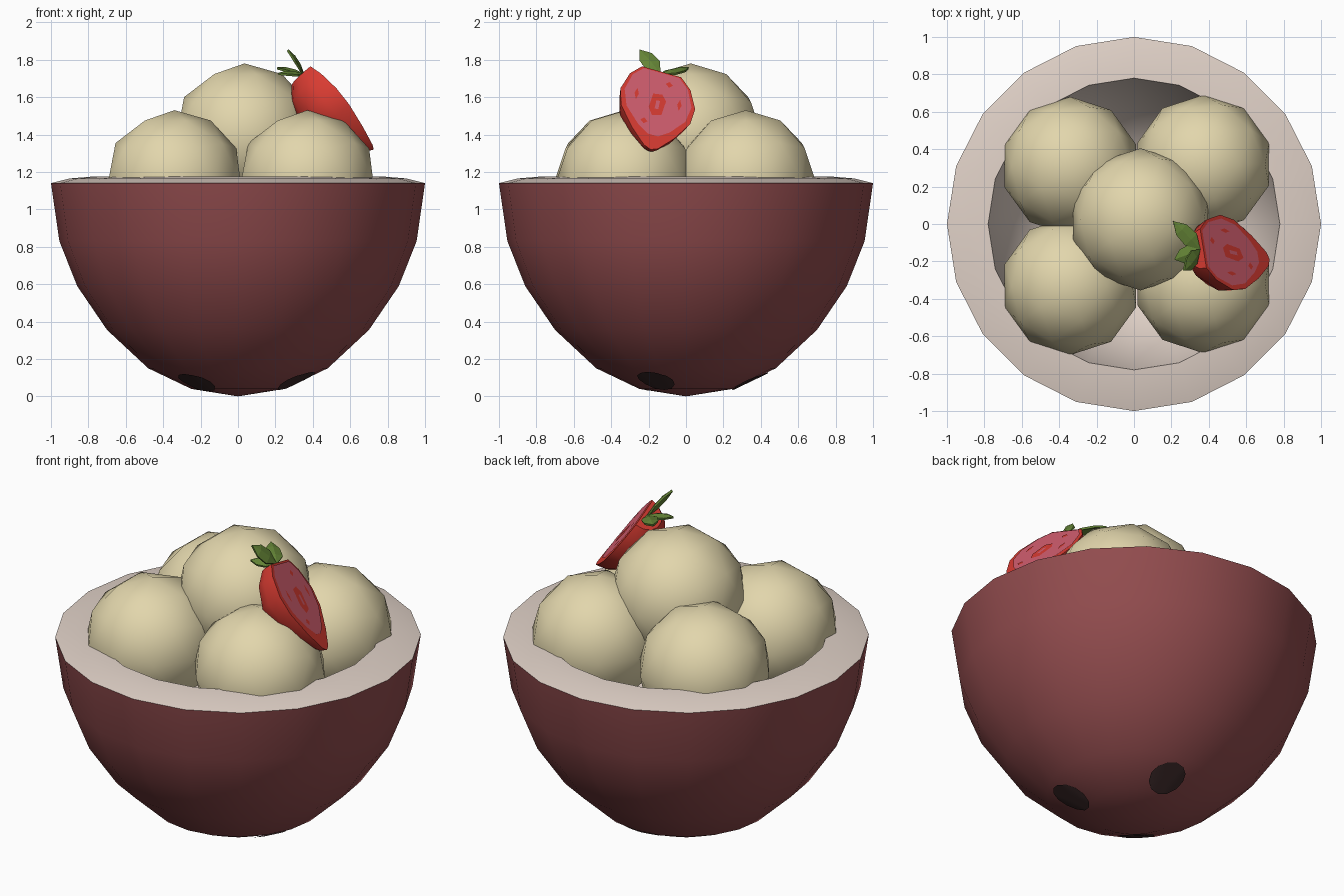
import bpy, bmesh, math
from mathutils import Vector, Matrix
from mathutils.bvhtree import BVHTree

if "Cube" in bpy.data.objects:
    bpy.data.objects.remove(bpy.data.objects["Cube"])


def mat(name, r, g, b):
    m = bpy.data.materials.new(name)
    lin = [((c / 255 + 0.055) / 1.055) ** 2.4 for c in (r, g, b)]
    m.diffuse_color = (*lin, 1)
    m.use_nodes = True
    m.node_tree.nodes["Principled BSDF"].inputs["Base Color"].default_value = m.diffuse_color
    return m


SHELL = mat("shell brown", 146, 76, 78)
FLESH = mat("coconut cream", 224, 209, 199)
ICE = mat("ice cream", 226, 214, 172)
RED = mat("berry red", 218, 60, 50)
PINK = mat("berry pink", 212, 95, 112)
GREEN = mat("leaf green", 100, 132, 54)
DARK = mat("dark spot", 62, 43, 43)


def make(name, bm, mats, smooth=None):
    me = bpy.data.meshes.new(name)
    bm.to_mesh(me)
    bm.free()
    for m in mats:
        me.materials.append(m)
    ob = bpy.data.objects.new(name, me)
    bpy.context.collection.objects.link(ob)
    if smooth:
        bpy.ops.object.select_all(action='DESELECT')
        ob.select_set(True)
        bpy.context.view_layer.objects.active = ob
        bpy.ops.object.shade_smooth_by_angle(angle=math.radians(smooth))
    return ob


def lathe(profile, steps, sweep=2 * math.pi):
    # revolve (radius, height) points about z
    bm = bmesh.new()
    vs = [bm.verts.new((r, 0, z)) for r, z in profile]
    es = [bm.edges.new(p) for p in zip(vs, vs[1:])]
    bmesh.ops.spin(bm, geom=vs + es, cent=(0, 0, 0), axis=(0, 0, 1),
                   angle=sweep, steps=steps)
    bmesh.ops.remove_doubles(bm, verts=bm.verts, dist=1e-4)
    bmesh.ops.recalc_face_normals(bm, faces=bm.faces)
    return bm


# Coconut shell bowl with thick cream rim and inside
outer = [(0, 0), (.25, .04), (.48, .15), (.70, .355), (.86, .59), (.955, .83), (1, 1.14)]
inner = [(.9, 1.165), (.78, 1.175), (.74, .98), (.62, .7), (.4, .48), (0, .38)]
bm = lathe(outer + inner, 20)
tree = BVHTree.FromBMesh(bm)
for f in bm.faces:
    c = f.calc_center_median()
    on_rim = c.z > 1.14
    is_inside = f.normal.dot(Vector((c.x, c.y, c.z - 1.14))) < 0
    f.material_index = 1 if on_rim or is_inside else 0
make("coconut_bowl", bm, [SHELL, FLESH], 40)

# Three dark eyes laid on the shell underside
for i, (x, y) in enumerate([(.31, -.16), (.05, .34), (-.22, -.24)]):
    radial = Vector((x, y, 0)).normalized()
    side = Vector((-radial.y, radial.x, 0))
    bm = bmesh.new()
    bmesh.ops.create_circle(bm, cap_ends=True, cap_tris=True, radius=1, segments=12)
    bmesh.ops.subdivide_edges(bm, edges=bm.edges, cuts=3, use_grid_fill=True)
    for v in bm.verts:
        p = Vector((x, y, 0)) + radial * v.co.x * .10 + side * v.co.y * .10
        hit, n, _, _ = tree.ray_cast(Vector((p.x, p.y, -1)), Vector((0, 0, 1)))
        v.co = hit + n * .007
    bmesh.ops.recalc_face_normals(bm, faces=bm.faces)
    if sum(f.normal.z for f in bm.faces) > 0:
        bmesh.ops.reverse_faces(bm, faces=bm.faces)
    make(f"shell_eye_{i + 1}", bm, [DARK], 40)

# Ice cream scoops: four in the bowl, one on top
scoops = [(-.34, .31, 1.16, .37), (.37, .32, 1.16, .37), (-.34, -.33, 1.16, .37),
          (.37, -.32, 1.16, .37), (.035, .025, 1.40, .38)]
for i, (x, y, z, r) in enumerate(scoops):
    bm = bmesh.new()
    bmesh.ops.create_icosphere(bm, subdivisions=2, radius=r,
                               matrix=Matrix.Translation((x, y, z)))
    make(f"scoop_{i + 1}", bm, [ICE], 50)

# Strawberry frame: T along the axis to the tip, N out of the cut face, S sideways
BASE = Vector((.37, -.13, 1.735))
T = Vector((.36, -.06, -.42)).normalized()
N = Vector((.72, .28, .577))
N = (N - T * N.dot(T)).normalized()
S = N.cross(T)


def berry(s, n, t):
    return BASE + S * s + N * n + T * t


# Half strawberry body, closed by the flat cut
prof = [(0, 0), (.11, 0), (.17, .07), (.21, .19), (.195, .30), (.12, .43), (.04, .53), (0, .55)]
bm = lathe(prof, 7, math.pi)
bmesh.ops.holes_fill(bm, edges=[e for e in bm.edges if e.is_boundary], sides=0)
for v in bm.verts:
    v.co = berry(v.co.x, -v.co.y, v.co.z)
bmesh.ops.recalc_face_normals(bm, faces=bm.faces)
make("strawberry_half", bm, [RED], 40)


def plate(name, pts, n, m):
    # thin painted patch on the cut face
    bm = bmesh.new()
    f = bm.faces.new([bm.verts.new(berry(s, n, t)) for s, t in pts])
    f.normal_update()
    if f.normal.dot(N) < 0:
        f.normal_flip()
    make(name, bm, [m])


half = [(.10, .012), (.155, .075), (.188, .19), (.165, .30), (.09, .40), (.03, .45)]
plate("strawberry_flesh", half + [(-s, t) for s, t in reversed(half)], .004, PINK)
plate("strawberry_core", [(.02, .16), (.045, .2), (.03, .30), (-.02, .32),
                          (-.045, .27), (-.03, .17)], .007, RED)
plate("core_centre", [(.012, .21), (.008, .27), (-.012, .27), (-.008, .21)], .009, PINK)
for i, (s, t, w, h) in enumerate([(.12, .2, .012, .04), (-.12, .2, .012, .04),
                                  (.05, .08, .02, .02), (-.06, .37, .02, .02)]):
    plate(f"flesh_streak_{i + 1}", [(s - w, t), (s, t - h), (s + w, t), (s, t + h)], .007, RED)

# Leaves: folded, pointed, slightly thick
root = BASE - N * .02
for i, (tip, up) in enumerate([((.27, -.25, 1.855), (1, 0, .6)),
                               ((.21, .015, 1.76), (.2, 0, 1)),
                               ((.215, -.19, 1.73), (.3, 0, 1))]):
    d = Vector(tip) - root
    w = d.cross(Vector(up)).normalized()
    u = w.cross(d).normalized()
    bm = bmesh.new()
    mid = [bm.verts.new(root + d * k + u * h) for k, h in
           ((0, 0), (.35, .012), (.7, .012), (1, 0))]
    for sgn in (1, -1):
        edge = [bm.verts.new(root + d * k + w * sgn * .05 * q)
                for k, q in ((.35, .9), (.7, .8))]
        bm.faces.new([mid[0], mid[1], edge[0]])
        bm.faces.new([mid[1], mid[2], edge[1], edge[0]])
        bm.faces.new([mid[2], mid[3], edge[1]])
    bmesh.ops.recalc_face_normals(bm, faces=bm.faces)
    ob = make(f"strawberry_leaf_{i + 1}", bm, [GREEN])
    ob.modifiers.new("thickness", 'SOLIDIFY').thickness = .012
